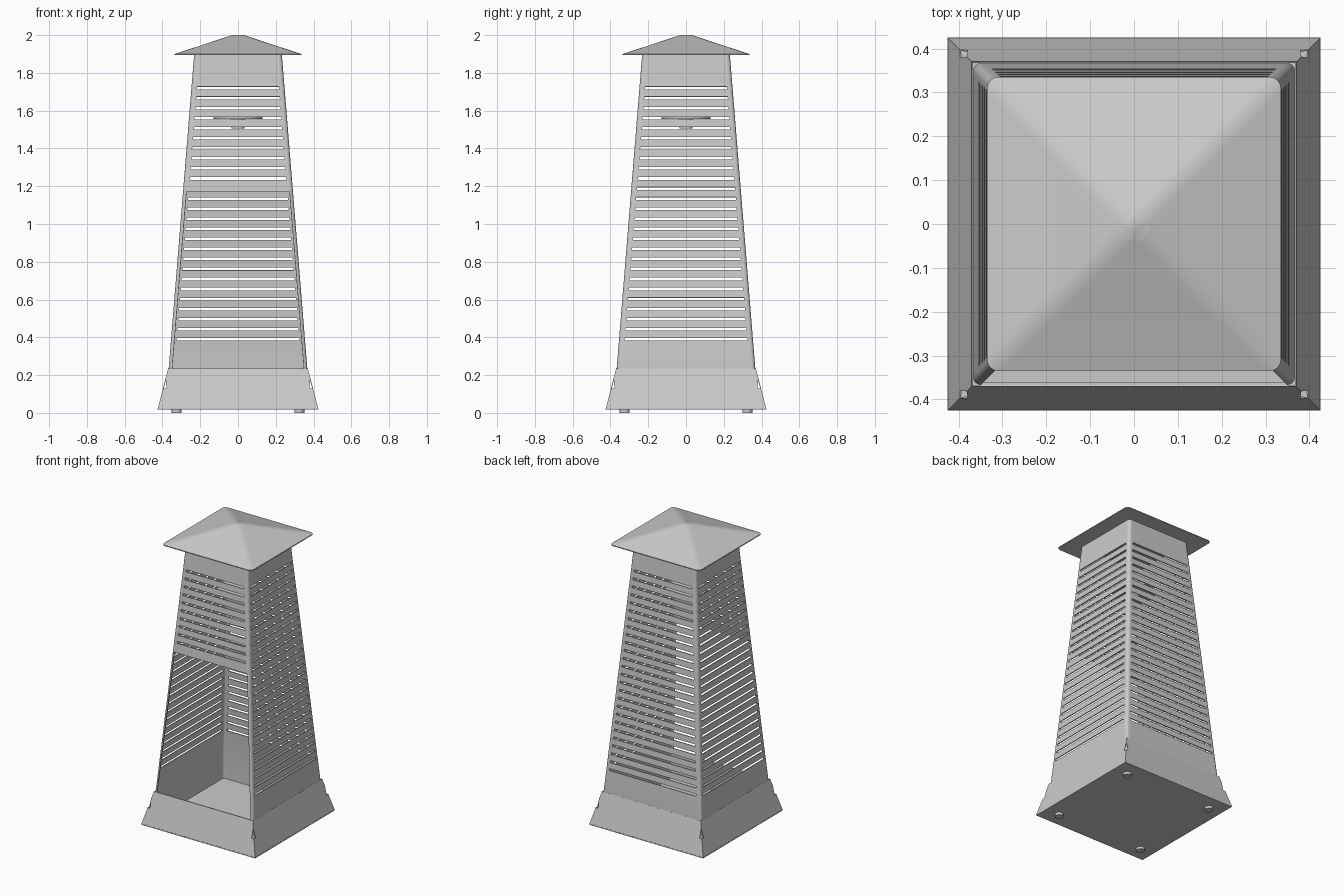
import bpy, bmesh, math
from mathutils import Matrix

cube = bpy.data.objects.get("Cube")
if cube:
    bpy.data.objects.remove(cube, do_unlink=True)

steel = bpy.data.materials.new("grey_steel")
steel.use_nodes = True
GREY = (0.6, 0.6, 0.6, 1)
steel.diffuse_color = GREY
steel.node_tree.nodes["Principled BSDF"].inputs["Base Color"].default_value = GREY

SIDE = 7          # ring points per side: four on the panel, three in the corner


def finish(name, bm, sheet=0):
    """Turn a bmesh into a smooth-shaded object, optionally thickened inwards."""
    loose = [v for v in bm.verts if not v.link_faces]
    bmesh.ops.delete(bm, geom=loose, context='VERTS')
    mesh = bpy.data.meshes.new(name)
    bm.to_mesh(mesh)
    bm.free()
    mesh.materials.append(steel)
    obj = bpy.data.objects.new(name, mesh)
    bpy.context.collection.objects.link(obj)
    bpy.ops.object.select_all(action='DESELECT')
    obj.select_set(True)
    bpy.context.view_layer.objects.active = obj
    if sheet:
        mod = obj.modifiers.new("sheet", 'SOLIDIFY')
        mod.thickness = sheet
        mod.offset = -1
        bpy.ops.object.modifier_apply(modifier=mod.name)
    bpy.ops.object.shade_smooth_by_angle(angle=math.radians(30))
    return obj


def ring(bm, half, z, radius, margin):
    """Rounded square ring, front side first, anticlockwise from above."""
    verts = []
    flat, slot = half - radius, half - margin
    for k in range(4):
        turn = Matrix.Rotation(k * math.pi / 2, 3, 'Z')
        pts = [(u, -half, z) for u in (-flat, -slot, slot, flat)]
        for i in range(1, 4):
            a = -math.pi / 2 + i * math.pi / 8
            pts.append((flat + radius * math.cos(a), -flat + radius * math.sin(a), z))
        for p in pts:
            v = bm.verts.new(p)
            v.co = turn @ v.co
            verts.append(v)
    return verts


def loft(bm, rings, keep=lambda row, side, part: True):
    for row, (a, b) in enumerate(zip(rings, rings[1:])):
        for j in range(len(a)):
            if keep(row, j // SIDE, j % SIDE):
                n = (j + 1) % len(a)
                bm.faces.new((a[j], a[n], b[n], b[j]))


def rounded_block(name, levels):
    """Closed solid from (half width, height, corner radius) levels."""
    bm = bmesh.new()
    rings = [ring(bm, h, z, r, r * 1.5) for h, z, r in levels]
    loft(bm, rings)
    bm.faces.new(rings[0][::-1])
    bm.faces.new(rings[-1])
    return finish(name, bm)


def disc(name, radius, z0, z1, x=0, y=0):
    bm = bmesh.new()
    bmesh.ops.create_cone(bm, cap_ends=True, segments=32, radius1=radius, radius2=radius,
                          depth=z1 - z0, matrix=Matrix.Translation((x, y, (z0 + z1) / 2)))
    return finish(name, bm)


# Tapered housing with louvre slots and an open hearth at the front
BOTTOM, SILL, LINTEL, TOP = 0.03, 0.235, 1.172, 1.9
slots = [0.39 + 0.0532 * i for i in range(26)]
heights = sorted([BOTTOM, SILL, LINTEL, TOP] + [z + d for z in slots for d in (-0.007, 0.007)])


def body_half(z):
    t = max(0, (z - SILL) / (TOP - SILL))
    return 0.367 - 0.135 * t


def body_keep(row, side, part):
    mid = (heights[row] + heights[row + 1]) / 2
    if side == 0 and part < 3 and SILL < mid < LINTEL:
        return False
    in_slot = part == 1 and any(abs(mid - s) < 0.006 for s in slots)
    return not in_slot or (side == 0 and mid < LINTEL + 0.04)


bm = bmesh.new()
loft(bm, [ring(bm, body_half(z), z, 0.018, 0.03) for z in heights], body_keep)
finish("slotted_housing", bm, 0.006)

# Hearth floor inside the housing
rounded_block("hearth_floor", [(0.363, 0.045, 0.016), (0.363, 0.05, 0.016)])

# Flared skirt, one flat panel per side with a notch at each corner
bm = bmesh.new()
for k in range(4):
    turn = Matrix.Rotation(k * math.pi / 2, 3, 'Z')
    half_outline = []
    for z, inset in ((0.022, 0), (0.13, 0), (0.13, 0.018), (0.19, 0), (SILL, 0)):
        h = 0.425 - 0.055 * (z - 0.022) / (SILL - 0.022)
        half_outline.append((h - inset, -h, z))
    outline = half_outline + [(-x, y, z) for x, y, z in reversed(half_outline)]
    face = bm.faces.new([bm.verts.new(p) for p in outline])
    for v in face.verts:
        v.co = turn @ v.co
bmesh.ops.remove_doubles(bm, verts=bm.verts, dist=0.0005)
finish("base_skirt", bm, 0.004)

# Base plate and four round feet
bm = bmesh.new()
bmesh.ops.create_cube(bm, size=1, matrix=Matrix.Translation((0, 0, 0.021))
                      @ Matrix.Diagonal((0.85, 0.85, 0.008, 1)))
finish("base_plate", bm)
for sx, lr in ((-1, "right"), (1, "left")):
    for sy, fb in ((-1, "front"), (1, "back")):
        disc(f"foot_{fb}_{lr}", 0.027, 0, 0.019, sx * 0.325, sy * 0.325)

# Pyramid cap with softened ridges
rounded_block("roof_cap", [(0.335, 1.894, 0.025), (0.335, 1.9, 0.025),
                           (0.04, 1.997, 0.03), (0.032, 2.0, 0.026)])

# Baffle disc and hub hidden in the chimney
disc("baffle_plate", 0.13, 1.555, 1.566)
disc("baffle_hub", 0.035, 1.505, 1.556)
